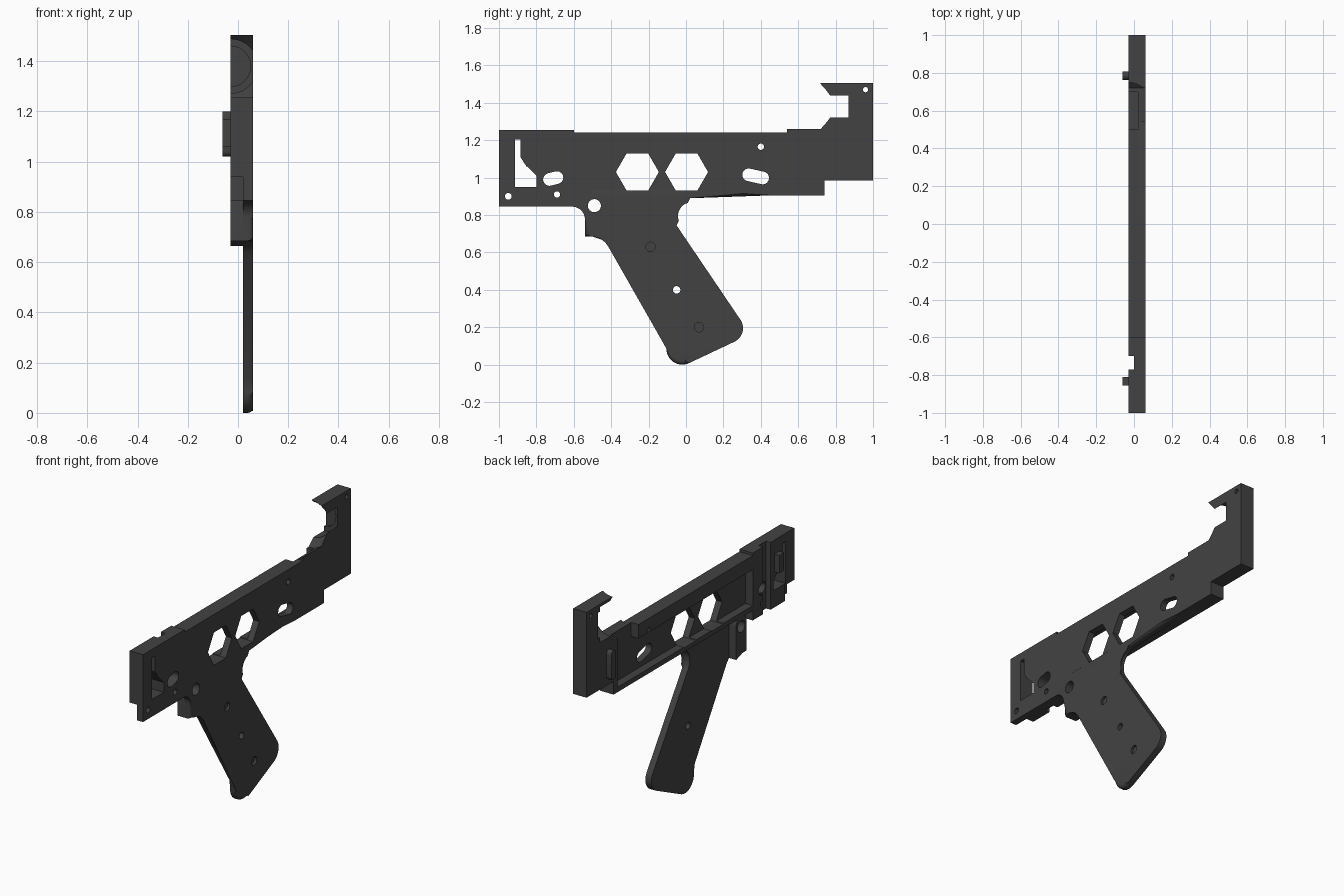
import bpy, bmesh, math

if "Cube" in bpy.data.objects:
    bpy.data.objects.remove(bpy.data.objects["Cube"])

mat = bpy.data.materials.new("dark grey plastic")
mat.diffuse_color = (0.055, 0.055, 0.055, 1)
mat.use_nodes = True
mat.node_tree.nodes["Principled BSDF"].inputs["Base Color"].default_value = mat.diffuse_color


def arc(cy, cz, r, a0, a1, n=10):
    return [(cy + r * math.cos(math.radians(a0 + (a1 - a0) * i / n)),
             cz + r * math.sin(math.radians(a0 + (a1 - a0) * i / n))) for i in range(n + 1)]


def circle(cy, cz, r, n=24):
    return arc(cy, cz, r, 0, 360, n)[:-1]


def capsule(a, b, r):
    t = math.degrees(math.atan2(b[1] - a[1], b[0] - a[0]))
    return arc(*b, r, t - 90, t + 90) + arc(*a, r, t + 90, t + 270)


def rect(y0, y1, z0, z1):
    return [(y0, z0), (y1, z0), (y1, z1), (y0, z1)]


def prism(bm, pts, x0, x1):
    """Extrude a (y, z) outline along x."""
    lo = [bm.verts.new((x0, y, z)) for y, z in pts]
    hi = [bm.verts.new((x1, y, z)) for y, z in pts]
    bm.faces.new(lo)
    bm.faces.new(hi)
    for i in range(len(pts)):
        j = (i + 1) % len(pts)
        bm.faces.new((lo[i], lo[j], hi[j], hi[i]))


def lathe(bm, cx, cz, prof, n=48):
    """Solid of revolution around a y-parallel axis from (y, r) pairs."""
    rings = [[bm.verts.new((cx + r * math.cos(2 * math.pi * k / n), y,
                            cz + r * math.sin(2 * math.pi * k / n))) for k in range(n)]
             for y, r in prof]
    bm.faces.new(rings[0])
    bm.faces.new(rings[-1])
    for a, b in zip(rings, rings[1:]):
        for k in range(n):
            bm.faces.new((a[k], a[(k + 1) % n], b[(k + 1) % n], b[k]))


def make(name, bm):
    bmesh.ops.recalc_face_normals(bm, faces=bm.faces)
    me = bpy.data.meshes.new(name)
    bm.to_mesh(me)
    bm.free()
    me.materials.append(mat)
    ob = bpy.data.objects.new(name, me)
    bpy.context.collection.objects.link(ob)
    return ob


def part(name, pts, x0=-0.03, x1=0.03, bevel=0):
    bm = bmesh.new()
    prism(bm, pts, x0, x1)
    if bevel:
        edges = [e for e in bm.edges if all(abs(v.co.x - x1) < 1e-5 for v in e.verts)]
        bmesh.ops.bevel(bm, geom=edges, offset=bevel, segments=5, profile=0.5, affect='EDGES')
    return make(name, bm)


# Cutter: through holes, hexagon windows, slots, grip dimples and rear bore
bm = bmesh.new()
holes = [circle(-0.95, 0.9, 0.018), circle(-0.69, 0.91, 0.017), circle(0.4, 1.165, 0.017),
         circle(0.96, 1.47, 0.014), circle(-0.49, 0.85, 0.035), circle(-0.05, 0.4, 0.02),
         capsule((-0.73, 0.99), (-0.69, 1.0), 0.034),
         capsule((0.335, 1.015), (0.41, 0.998), 0.034),
         [(-0.915, 1.205), (-0.885, 1.205), (-0.885, 1.11), (-0.86, 1.07),
          (-0.8, 1.01), (-0.8, 0.95), (-0.915, 0.95)]]
for cy in (-0.26, 0.003):
    holes.append(circle(cy, 1.03, 0.115, 6))
for h in holes:
    prism(bm, h, -0.2, 0.2)
for c in ((-0.19, 0.63), (0.07, 0.2)):
    prism(bm, circle(*c, 0.025), 0.045, 0.2)
lathe(bm, -0.03, 1.38, [(0.5, 0.15), (0.72, 0.15), (0.77, 0.108), (0.87, 0.108),
                        (0.87, 0.08), (0.89, 0.08)])
cutter = make("hole_cutter", bm)
cutter.hide_render = True

# Side plate
parts = [part("side_plate", [
    (-1, 0.845), (-0.6, 0.845), (-0.5, 0.93), (0.1, 0.93), (0.45, 0.905), (0.74, 0.905),
    (0.74, 0.985), (1, 0.985), (1, 1.505), (0.72, 1.505), (0.72, 1.262), (0.54, 1.262),
    (0.54, 1.24), (-0.6, 1.24), (-0.6, 1.255), (-1, 1.255)], 0.02, 0.06)]

# Grip with rounded outer edge
outline = (arc(-0.61, 0.775, 0.07, 90, 0) + [(-0.54, 0.685)]
           + arc(-0.51, 0.575, 0.11, 90, 31) + [(-0.11, 0.14)]
           + arc(-0.02, 0.085, 0.085, 180, 295) + arc(0.225, 0.195, 0.08, -65, 32)
           + arc(0.03, 0.795, 0.095, 212, 95) + [(0.45, 0.905), (0.45, 0.95), (-0.61, 0.95)])
parts.append(part("grip", outline, 0.02, 0.06, bevel=0.022))

# Inner ribs and blocks on the open side
parts += [
    part("front_block", [(-1, 0.94), (-0.91, 0.94), (-0.91, 0.845), (-0.77, 0.845),
                         (-0.77, 1.255), (-1, 1.255)]),
    part("channel_floor", rect(-0.77, -0.7, 0.845, 1.255), 0.0),
    part("front_post", rect(-0.7, -0.6, 0.845, 1.255)),
    part("top_rail", rect(-0.6, 0.5, 1.155, 1.24)),
    part("bottom_rail", rect(-0.6, 0.7, 0.905, 0.935)),
    part("grip_nub", arc(-0.49, 0.87, 0.05, 0, 180)
         + [(-0.54, 0.685), (-0.5, 0.685), (-0.44, 0.665)]),
    part("tail_block", [(0.7, 0.905), (0.74, 0.905), (0.74, 0.985), (1, 0.985), (1, 1.505),
                        (0.72, 1.505), (0.72, 1.262), (0.7, 1.262)]),
]

# Locating tabs
part("front_tab", rect(-0.855, -0.81, 1.06, 1.17), -0.062, 0.0)
part("rear_tab", capsule((0.785, 1.042), (0.785, 1.178), 0.022), -0.062, 0.0)

# Apply the cuts
for ob in parts:
    mod = ob.modifiers.new("holes", 'BOOLEAN')
    mod.operation = 'DIFFERENCE'
    mod.solver = 'EXACT'
    mod.object = cutter
bpy.context.view_layer.update()
dg = bpy.context.evaluated_depsgraph_get()
done = [(ob, bpy.data.meshes.new_from_object(ob.evaluated_get(dg))) for ob in parts]
for ob, me in done:
    ob.modifiers.clear()
    ob.data = me
bpy.data.objects.remove(cutter)

# Smooth the rounded surfaces, keep edges sharp
bpy.ops.object.select_all(action='DESELECT')
for ob in bpy.context.collection.objects:
    ob.select_set(True)
    bpy.context.view_layer.objects.active = ob
bpy.ops.object.shade_smooth_by_angle(angle=math.radians(30))
